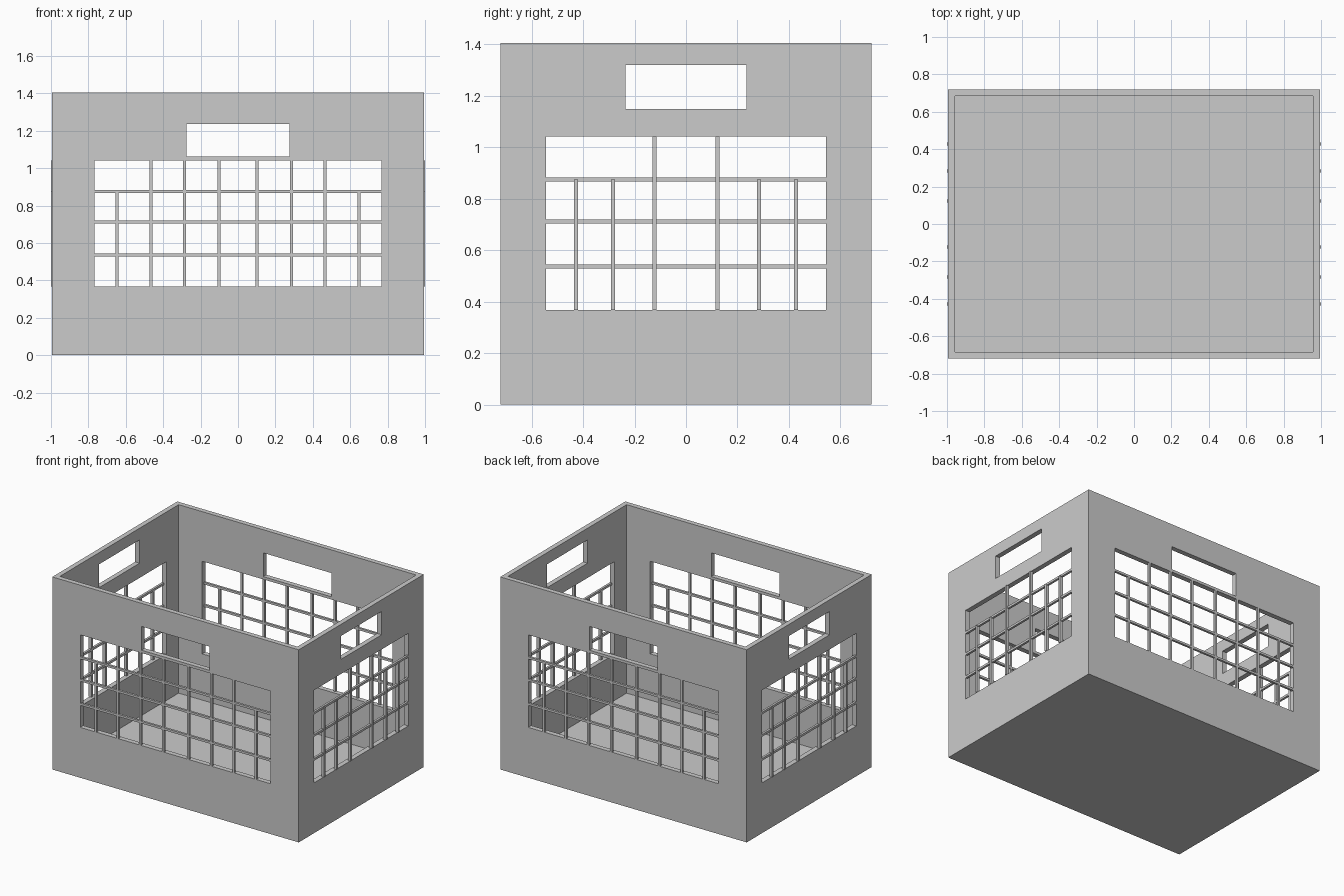
import bpy

if "Cube" in bpy.data.objects:
    bpy.data.objects.remove(bpy.data.objects["Cube"])

X, Y, H = 0.994, 0.72, 1.404      # outer half sizes and height
T, FLOOR = 0.036, 0.03            # wall and floor thickness
Z0, Z1 = 0.367, 1.042             # grille window bottom and top
RAILS = (0.536, 0.711, 0.874)     # heights of the horizontal bars
W = 0.016                         # bar thickness


def box(name, x0, x1, y0, y1, z0, z1):
    bpy.ops.mesh.primitive_cube_add(
        size=1, location=((x0 + x1) / 2, (y0 + y1) / 2, (z0 + z1) / 2))
    ob = bpy.context.object
    ob.name = name
    ob.scale = (x1 - x0, y1 - y0, z1 - z0)
    bpy.ops.object.transform_apply(location=True, rotation=True, scale=True)
    return ob


def cut(target, cutter):
    cutter.hide_render = True
    mod = target.modifiers.new("cut", 'BOOLEAN')
    mod.operation = 'DIFFERENCE'
    mod.solver = 'EXACT'
    mod.object = cutter
    bpy.context.view_layer.objects.active = target
    bpy.ops.object.modifier_apply(modifier=mod.name)
    bpy.data.objects.remove(cutter, do_unlink=True)


# Open crate shell, with windows and hand holes through opposite walls
WX, WY = 0.768, 0.543
shell = box("crate_shell", -X, X, -Y, Y, 0, H)
cut(shell, box("cavity", -X + T, X - T, -Y + T, Y - T, FLOOR, 2))
cut(shell, box("long_windows", -WX, WX, -2, 2, Z0, Z1))
cut(shell, box("short_windows", -2, 2, -WY, WY, Z0, Z1))
cut(shell, box("long_handles", -0.275, 0.275, -2, 2, 1.062, 1.235))
cut(shell, box("short_handles", -2, 2, -0.235, 0.235, 1.149, 1.319))


def grille(name, half, tall, short, place):
    """Bars of one window; place(u0, u1, proud) gives the x and y ranges."""
    bars = []
    for z in RAILS:
        bars.append(box("rail", *place(-half, half, 0), z - W / 2, z + W / 2))
    for group, top in ((tall, Z1), (short, RAILS[-1])):
        for u in group:
            for s in (-1, 1):
                bars.append(box("post", *place(s * u - W / 2, s * u + W / 2, 1), Z0, top))
    bpy.ops.object.select_all(action='DESELECT')
    for b in bars:
        b.select_set(True)
    bpy.context.view_layer.objects.active = bars[0]
    bpy.ops.object.join()
    bars[0].name = name


# Grilles set at the outer face of each wall
for s, name in ((-1, "front_grille"), (1, "back_grille")):
    def on_long(u0, u1, proud):
        return (u0, u1, *sorted((s * (Y - W), s * Y)))
    grille(name, WX, (0.1015, 0.286, 0.466), (0.646,), on_long)

for s, name in ((-1, "left_grille"), (1, "right_grille")):
    def on_short(u0, u1, proud):
        return (*sorted((s * (X - W), s * (X + 0.006 * proud))), u0, u1)
    grille(name, WY, (0.122,), (0.284, 0.427), on_short)
